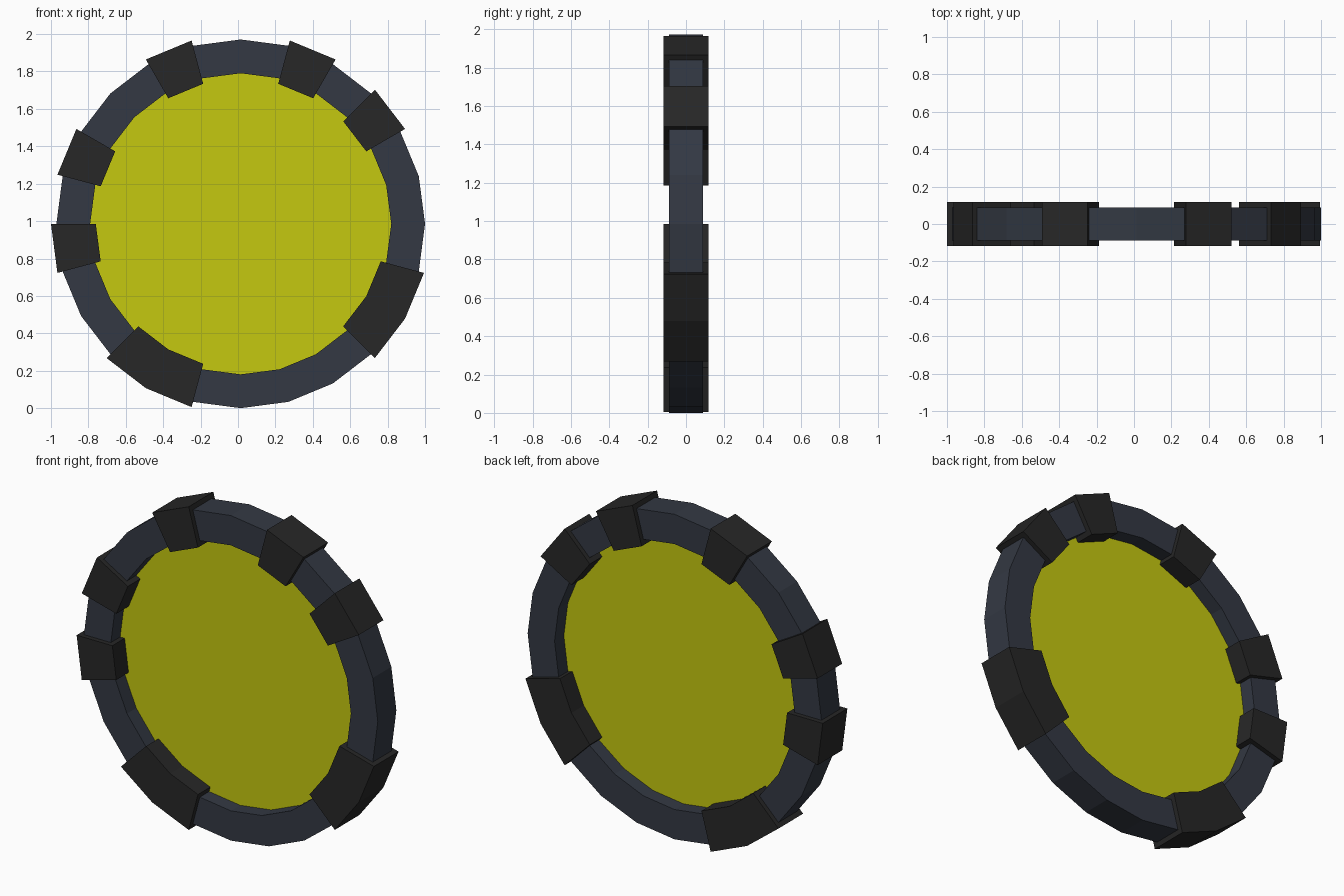
import bpy, bmesh
from math import cos, sin, radians

if "Cube" in bpy.data.objects:
    bpy.data.objects.remove(bpy.data.objects["Cube"])

CX, CZ = 0.0145, 0.9855   # wheel centre
STEP = 15                 # 24-sided ring


def material(name, rgb):
    m = bpy.data.materials.new(name)
    m.diffuse_color = (*rgb, 1)
    m.use_nodes = True
    m.node_tree.nodes["Principled BSDF"].inputs["Base Color"].default_value = m.diffuse_color
    return m


def point(radius, y, deg):
    a = radians(deg)
    return (CX + radius * cos(a), y, CZ + radius * sin(a))


def finish(bm, name, mat):
    bmesh.ops.recalc_face_normals(bm, faces=bm.faces)
    me = bpy.data.meshes.new(name)
    bm.to_mesh(me)
    bm.free()
    me.materials.append(mat)
    ob = bpy.data.objects.new(name, me)
    bpy.context.collection.objects.link(ob)
    return ob


def arc(name, r_in, r_out, half, start, segments, mat):
    """Sweep a rectangular section round the centre; capped unless a full turn."""
    bm = bmesh.new()
    closed = segments * STEP == 360
    section = [(r_in, -half), (r_out, -half), (r_out, half), (r_in, half)]
    loops = [[bm.verts.new(point(r, y, start + i * STEP)) for r, y in section]
             for i in range(segments + (not closed))]
    for i in range(segments):
        a, b = loops[i], loops[(i + 1) % len(loops)]
        for j in range(4):
            k = (j + 1) % 4
            bm.faces.new((a[j], a[k], b[k], b[j]))
    if not closed:
        bm.faces.new(loops[0])
        bm.faces.new(loops[-1])
    return finish(bm, name, mat)


rim_mat = material("slate", (0.033, 0.04, 0.056))
clamp_mat = material("charcoal", (0.02, 0.02, 0.02))
panel_mat = material("yellow", (0.56, 0.58, 0.005))

# Ring frame
arc("ring_frame", 0.805, 0.9855, 0.089, 0, 24, rim_mat)

# Thicker clamps round the frame: start angle, number of segments
clamps = [(30, 1), (60, 1), (105, 1), (150, 1), (180, 1), (225, 2), (315, 2)]
for n, (start, segs) in enumerate(clamps, 1):
    arc(f"clamp_{n}", 0.775, 1.0145, 0.118, start, segs, clamp_mat)

# Flat panel filling the ring
bm = bmesh.new()
bm.faces.new([bm.verts.new(point(0.805, 0, i * STEP)) for i in range(24)])
finish(bm, "centre_panel", panel_mat)
